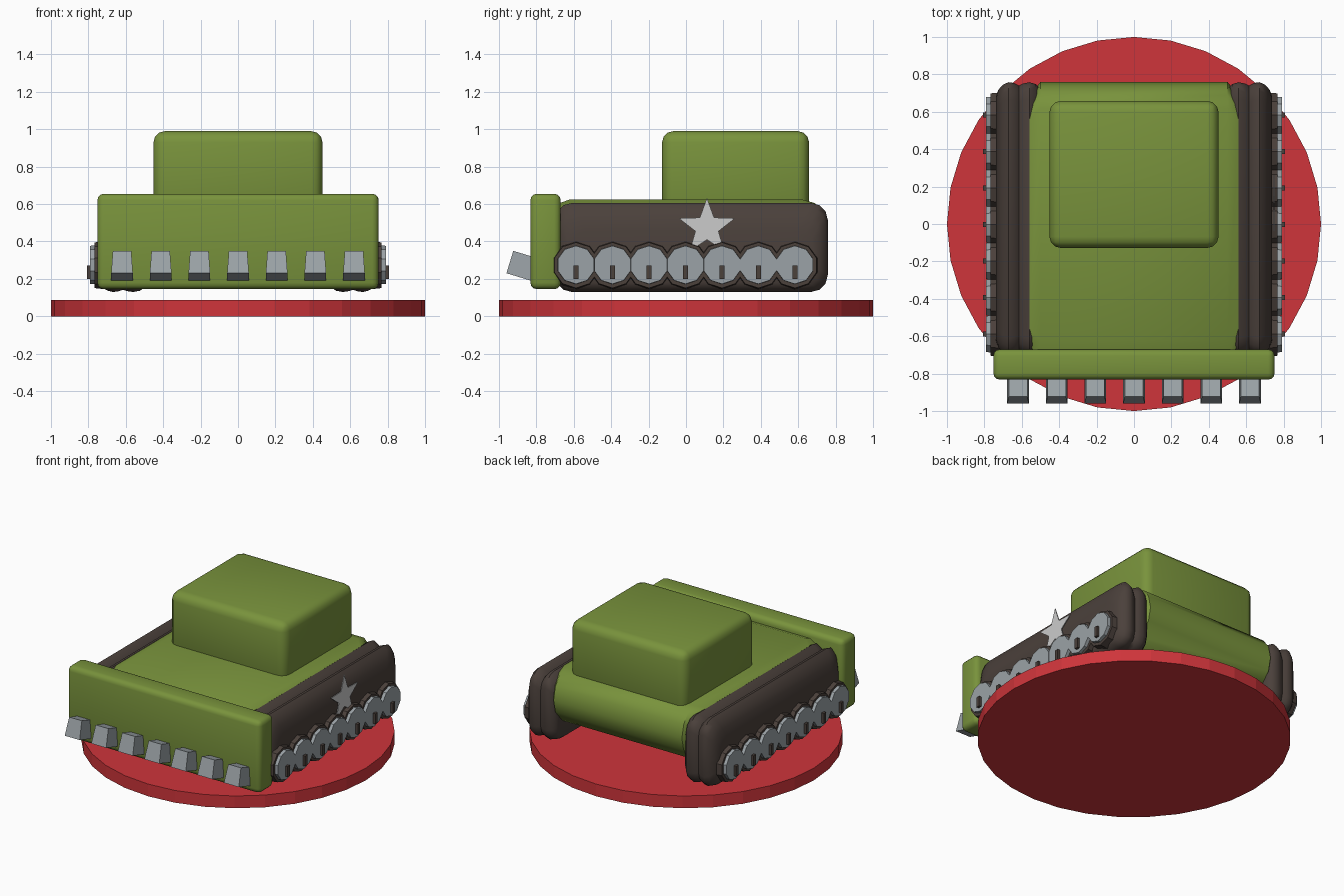
import bpy, bmesh, math
from mathutils import Matrix, Vector

old = bpy.data.objects.get("Cube")
if old:
    bpy.data.objects.remove(old, do_unlink=True)


def material(name, r, g, b):
    m = bpy.data.materials.new(name)
    m.use_nodes = True
    m.diffuse_color = (r, g, b, 1)
    m.node_tree.nodes["Principled BSDF"].inputs["Base Color"].default_value = (r, g, b, 1)
    return m


GREEN = material("olive green", 0.19, 0.29, 0.045)
BROWN = material("dark brown", 0.07, 0.052, 0.044)
GREY = material("steel grey", 0.33, 0.365, 0.385)
RED = material("red", 0.62, 0.035, 0.043)
PALE = material("pale grey", 0.6, 0.6, 0.6)


def finish(name, bm, mat, smooth=None):
    bmesh.ops.recalc_face_normals(bm, faces=bm.faces)
    me = bpy.data.meshes.new(name)
    bm.to_mesh(me)
    bm.free()
    me.materials.append(mat)
    if smooth:
        me.polygons.foreach_set("use_smooth", [True] * len(me.polygons))
        me.set_sharp_from_angle(angle=math.radians(smooth))
    ob = bpy.data.objects.new(name, me)
    bpy.context.scene.collection.objects.link(ob)
    return ob


def box(name, lo, hi, mat, bevel=0.0, segments=2, top_taper=1.0, tilt=0.0):
    lo, hi = Vector(lo), Vector(hi)
    size = hi - lo
    bm = bmesh.new()
    bmesh.ops.create_cube(bm, size=1)
    for v in bm.verts:
        if v.co.z > 0:
            v.co.x *= top_taper
        v.co = Vector(a * b for a, b in zip(v.co, size))
    if bevel:
        bmesh.ops.bevel(bm, geom=bm.edges[:], offset=bevel, segments=segments,
                        profile=0.5, affect='EDGES')
    bm.transform(Matrix.Translation((lo + hi) / 2) @ Matrix.Rotation(tilt, 4, 'X'))
    return finish(name, bm, mat, 40 if bevel else None)


def loft(name, rings, mat, smooth=None):
    """Skin a row of equal-length rings and cap both ends."""
    bm = bmesh.new()
    rows = [[bm.verts.new(p) for p in ring] for ring in rings]
    n = len(rows[0])
    for a, b in zip(rows, rows[1:]):
        for i in range(n):
            j = (i + 1) % n
            bm.faces.new((a[i], a[j], b[j], b[i]))
    bm.faces.new(rows[0])
    bm.faces.new(rows[-1])
    return finish(name, bm, mat, smooth)


def disc(name, x0, x1, y, z, r, sides, mat, r_end=None):
    def ring(x, rad):
        return [(x, y + rad * math.sin(t), z + rad * math.cos(t))
                for t in (math.tau * i / sides for i in range(sides))]
    return loft(name, [ring(x0, r), ring(x1, r_end or r)], mat)


def track_ring(x, inset, radius=0.09):
    """Rounded side outline of the track, shrunk by inset."""
    y0, y1 = -0.70 + inset / 2, 0.758 - inset / 2
    z0, z1 = 0.13 + inset / 3, 0.606 - inset
    pts = []
    for k, (cy, cz) in enumerate(((y1 - radius, z1 - radius), (y0 + radius, z1 - radius),
                                  (y0 + radius, z0 + radius), (y1 - radius, z0 + radius))):
        for s in range(4):
            a = math.radians(90 * k + 30 * s)
            pts.append((x, cy + radius * math.cos(a), cz + radius * math.sin(a)))
    return pts


# Round display base
bm = bmesh.new()
bmesh.ops.create_cone(bm, cap_ends=True, segments=32, radius1=1, radius2=1, depth=0.086,
                      matrix=Matrix.Translation((0, 0, 0.043)))
finish("base", bm, RED)

# Hull: side profile with a sloping, rounded tail
profile = [(-0.72, 0.2), (-0.72, 0.59), (-0.62, 0.625), (0.62, 0.625), (0.69, 0.605),
           (0.74, 0.54), (0.76, 0.45), (0.74, 0.36), (0.66, 0.27), (0.5, 0.2)]


def hull_ring(x, k):
    return [(x, y * k, 0.42 + (z - 0.42) * k) for y, z in profile]


loft("hull", [hull_ring(-0.56, 0.9), hull_ring(-0.5, 1), hull_ring(0.5, 1),
              hull_ring(0.56, 0.9)], GREEN, 40)

# Cabin and front blade
box("cabin", (-0.452, -0.128, 0.56), (0.452, 0.658, 0.99), GREEN, 0.06, 3)
box("blade", (-0.752, -0.832, 0.145), (0.752, -0.67, 0.655), GREEN, 0.035, 3)

# Blade teeth
for i in range(7):
    x = -0.62 + i * 0.2067
    box("blade_tooth", (x - 0.058, -0.945, 0.205), (x + 0.058, -0.79, 0.33), GREY,
        top_taper=0.85, tilt=math.radians(-17))

# Tracks with two ridges, road wheels, rims and axle bolts on both sides
ridges = [(0.50, 0.07), (0.525, 0.02), (0.56, 0), (0.595, 0.015), (0.615, 0.035),
          (0.64, 0.01), (0.67, 0), (0.70, 0.025), (0.725, 0.08), (0.738, 0.15)]
for s, side in ((1, "left"), (-1, "right")):
    loft(side + "_track", [track_ring(s * x, d) for x, d in ridges], BROWN, 50)
    for i in range(7):
        y = -0.588 + i * 0.195
        disc(side + "_wheel_rim", s * 0.68, s * 0.768, y, 0.273, 0.132, 10, BROWN, 0.122)
        disc(side + "_wheel", s * 0.70, s * 0.79, y, 0.275, 0.107, 10, GREY, 0.102)
        bolt = sorted((s * 0.75, s * 0.808))
        box(side + "_axle_bolt", (bolt[0], y - 0.013, 0.2), (bolt[1], y + 0.013, 0.272), BROWN)

# Star plate on the left track
def star_ring(x):
    return [(x, 0.112 + r * math.sin(a), 0.475 + r * math.cos(a))
            for a, r in ((math.pi * i / 5, 0.065 if i % 2 else 0.158) for i in range(10))]


loft("star_plate", [star_ring(0.746), star_ring(0.752)], PALE)
